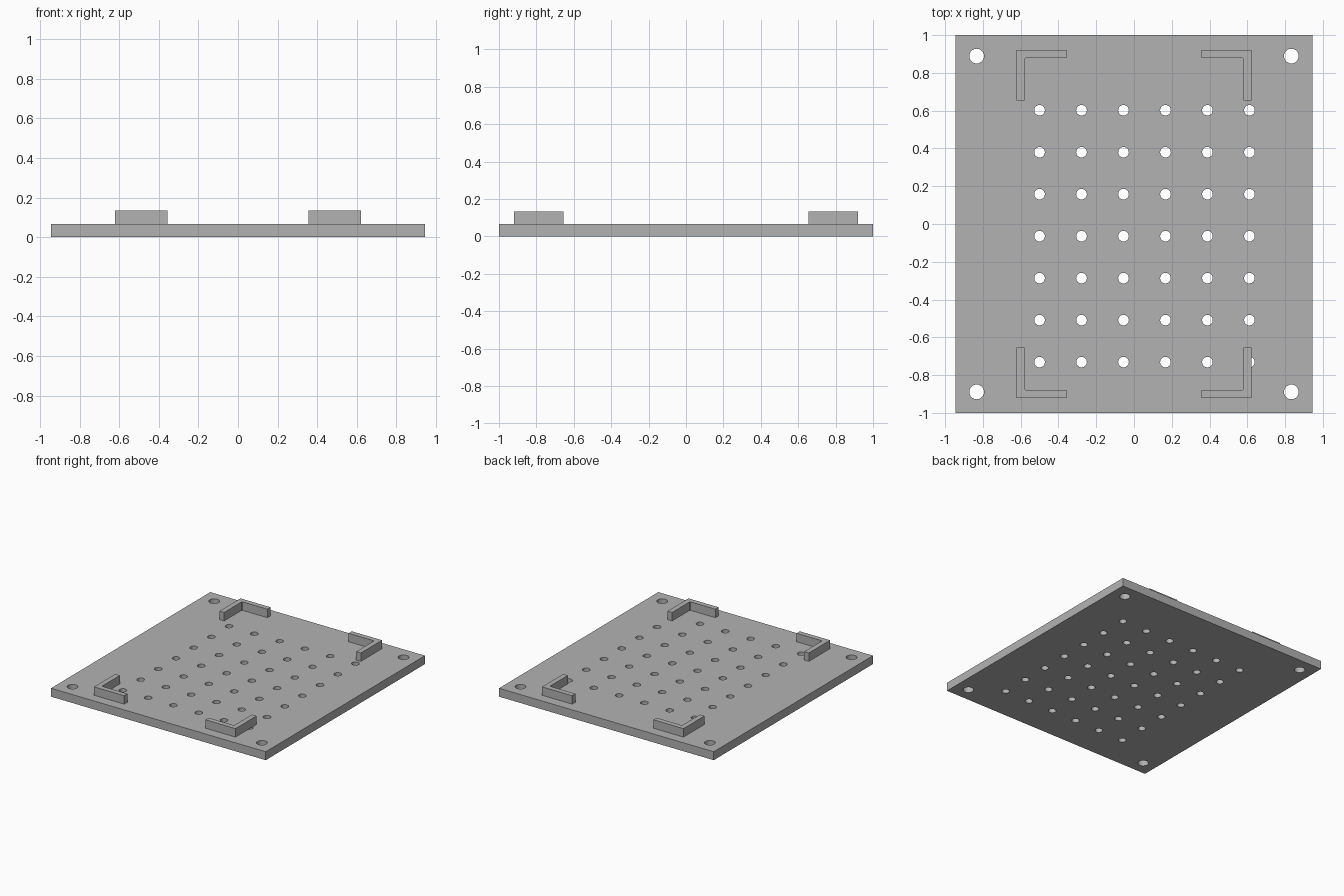
import bpy
import bmesh
from mathutils import Matrix

cube = bpy.data.objects.get("Cube")
if cube:
    bpy.data.objects.remove(cube, do_unlink=True)

HALF_X, HALF_Y, THICK = 0.944, 1.0, 0.067
PITCH = 0.2222

grey = bpy.data.materials.new("plain grey")
grey.use_nodes = True
colour = (0.448, 0.448, 0.448, 1)
grey.diffuse_color = colour
grey.node_tree.nodes["Principled BSDF"].inputs["Base Color"].default_value = colour


def make_object(name, bm):
    bmesh.ops.recalc_face_normals(bm, faces=bm.faces)
    mesh = bpy.data.meshes.new(name)
    bm.to_mesh(mesh)
    bm.free()
    mesh.materials.append(grey)
    obj = bpy.data.objects.new(name, mesh)
    bpy.context.collection.objects.link(obj)
    return obj


def add_drill(bm, x, y, radius):
    bmesh.ops.create_cone(bm, cap_ends=True, segments=32, radius1=radius, radius2=radius,
                          depth=THICK * 3, matrix=Matrix.Translation((x, y, THICK / 2)))


# Base plate
bm = bmesh.new()
bmesh.ops.create_cube(bm, size=1, matrix=Matrix.Translation((0, 0, THICK / 2))
                      @ Matrix.Diagonal((2 * HALF_X, 2 * HALF_Y, THICK, 1)))
plate = make_object("base_plate", bm)

# Drills: vent hole grid and four corner screw holes
bm = bmesh.new()
for col in range(6):
    for row in range(7):
        add_drill(bm, -0.5 + col * PITCH, -0.731 + row * PITCH, 0.028)
for sx in (-1, 1):
    for sy in (-1, 1):
        add_drill(bm, sx * 0.833, sy * 0.889, 0.039)
drills = make_object("hole_cutter", bm)
drills.hide_render = True

cut = plate.modifiers.new("holes", "BOOLEAN")
cut.operation = "DIFFERENCE"
cut.solver = "EXACT"
cut.object = drills
bpy.context.view_layer.objects.active = plate
plate.select_set(True)
bpy.ops.object.modifier_apply(modifier=cut.name)
bpy.data.objects.remove(drills, do_unlink=True)
bpy.ops.object.shade_smooth_by_angle()

# L-shaped corner brackets, with a tiny bevel inside the corner
OUT_X, OUT_Y, ARM, WALL, EASE = 0.622, 0.92, 0.265, 0.041, 0.007
in_x, in_y = OUT_X - WALL, OUT_Y - WALL
profile = [(OUT_X, OUT_Y), (OUT_X - ARM, OUT_Y), (OUT_X - ARM, in_y), (in_x - EASE, in_y),
           (in_x, in_y - EASE), (in_x, OUT_Y - ARM), (OUT_X, OUT_Y - ARM)]
for sx, side in ((1, "left"), (-1, "right")):
    for sy, end in ((-1, "front"), (1, "back")):
        bm = bmesh.new()
        face = bm.faces.new([bm.verts.new((sx * x, sy * y, THICK)) for x, y in profile])
        raised = bmesh.ops.extrude_face_region(bm, geom=[face], use_keep_orig=True)["geom"]
        bmesh.ops.translate(bm, vec=(0, 0, THICK),
                            verts=[g for g in raised if isinstance(g, bmesh.types.BMVert)])
        make_object(f"{end}_{side}_bracket", bm)
